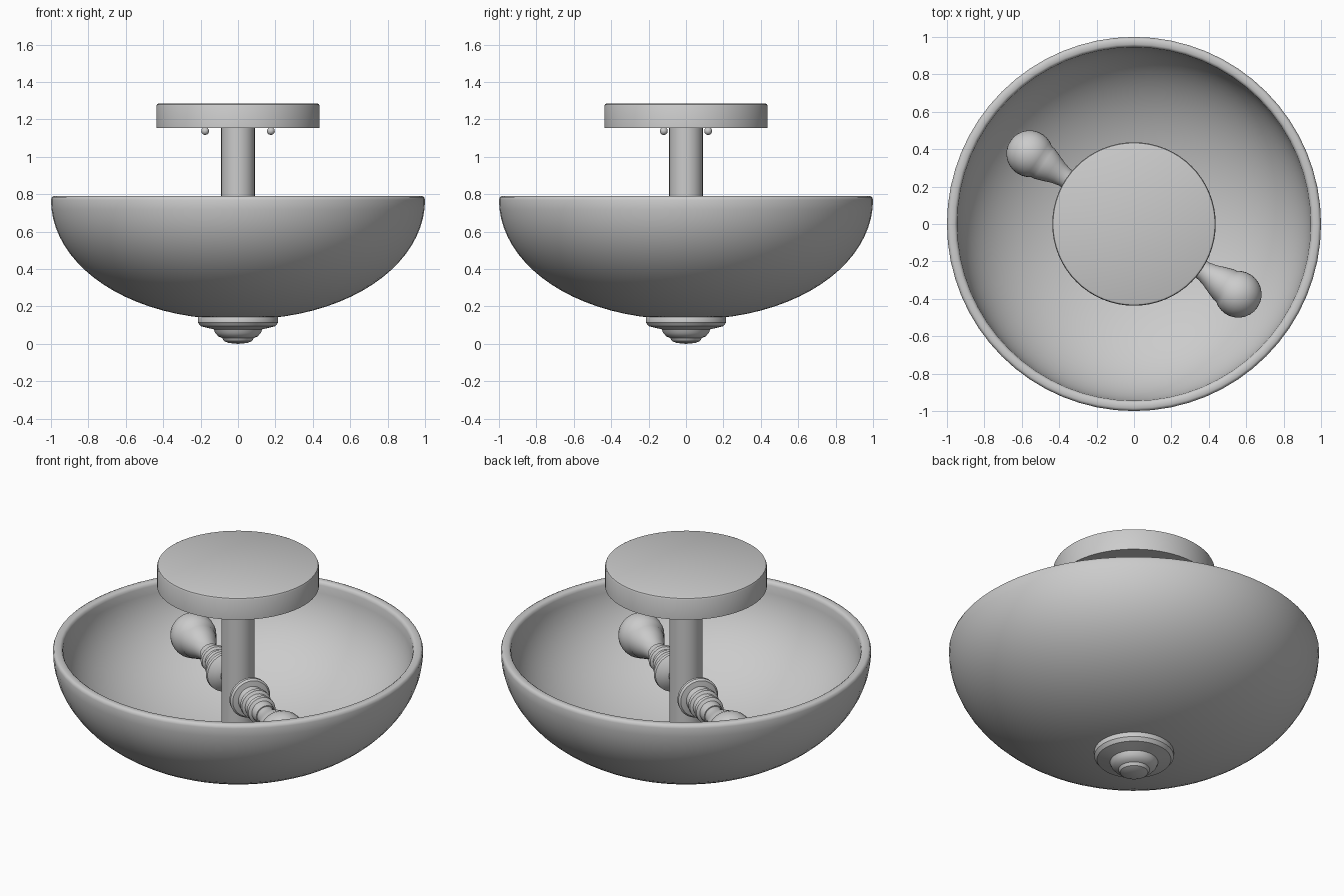
import bpy, bmesh, math
from mathutils import Matrix, Vector

if "Cube" in bpy.data.objects:
    bpy.data.objects.remove(bpy.data.objects["Cube"])

grey = bpy.data.materials.new("plain grey")
grey.diffuse_color = (0.6, 0.6, 0.6, 1)
grey.use_nodes = True
grey.node_tree.nodes["Principled BSDF"].inputs["Base Color"].default_value = grey.diffuse_color


def lathe(name, profile, segs=48, matrix=None, closed=False, angle=35):
    """Spin (radius, height) points round the z axis, then place the part."""
    bm = bmesh.new()
    vs = [bm.verts.new((r, 0, z)) for r, z in profile]
    es = [bm.edges.new(p) for p in zip(vs, vs[1:])]
    if closed:
        es.append(bm.edges.new((vs[-1], vs[0])))
    bmesh.ops.spin(bm, geom=vs + es, cent=(0, 0, 0), axis=(0, 0, 1),
                   angle=2 * math.pi, steps=segs, use_duplicate=False)
    bmesh.ops.remove_doubles(bm, verts=bm.verts, dist=0.0005)
    bmesh.ops.recalc_face_normals(bm, faces=bm.faces)
    if matrix:
        bm.transform(matrix)
    me = bpy.data.meshes.new(name)
    bm.to_mesh(me)
    bm.free()
    me.materials.append(grey)
    ob = bpy.data.objects.new(name, me)
    bpy.context.collection.objects.link(ob)
    bpy.ops.object.select_all(action='DESELECT')
    ob.select_set(True)
    bpy.context.view_layer.objects.active = ob
    bpy.ops.object.shade_smooth_by_angle(angle=math.radians(angle))
    return ob


def arc(a, b, n=20):
    """Half-bowl curve from the bottom centre up to the rim."""
    out = []
    for i in range(n + 1):
        t = math.pi / 2 * (1 - i / n)
        out.append((a * max(math.cos(t), 0) ** 0.95 if i else 0, 0.77 - b * math.sin(t)))
    return out


# Glass bowl: outer curve, rounded rim, inner curve
lathe("bowl", arc(1.0, 0.64) + [(0.995, 0.785), (0.985, 0.79), (0.96, 0.79), (0.95, 0.783)]
      + arc(0.945, 0.59)[::-1], 64, angle=60)

# Finial under the bowl
lathe("finial", [(0, 0.16), (0.205, 0.16), (0.215, 0.145), (0.215, 0.115), (0.2, 0.095),
                 (0.16, 0.085), (0.13, 0.078), (0.122, 0.058), (0.105, 0.04), (0.085, 0.032),
                 (0.075, 0.015), (0.05, 0.005), (0, 0)])

# Central stem and ceiling canopy
lathe("stem", [(0, 0.14), (0.09, 0.14), (0.09, 1.16), (0, 1.16)], 32)
lathe("canopy", [(0, 1.155), (0.437, 1.155), (0.437, 1.272), (0.433, 1.281),
                 (0.424, 1.285), (0, 1.285)], 64)

# Two opposite sides: canopy screw, lamp socket and bulb
direction = Vector((0.829, -0.559, 0))
for side, label in ((1, "front"), (-1, "back")):
    d = direction * side
    ball = [(0.021 * math.sin(math.pi * i / 8), -0.021 * math.cos(math.pi * i / 8))
            for i in range(9)]
    ball[0], ball[-1] = (0, -0.021), (0, 0.021)
    lathe(label + "_screw", ball, 16, Matrix.Translation(d * 0.212 + Vector((0, 0, 1.138))))

    place = Matrix.Translation((0, 0, 0.567)) @ d.to_track_quat('Z', 'Y').to_matrix().to_4x4()
    lathe(label + "_socket", [(0, 0.07), (0.05, 0.07), (0.05, 0.13), (0.08, 0.14), (0.113, 0.165),
                              (0.115, 0.185), (0.105, 0.195), (0.075, 0.2), (0.07, 0.245),
                              (0.085, 0.255), (0.085, 0.28), (0.07, 0.29), (0.066, 0.325),
                              (0.078, 0.335), (0.078, 0.36), (0.062, 0.37), (0.058, 0.425),
                              (0, 0.425)], 32, place)
    bulb = [(0, 0.41), (0.052, 0.41), (0.054, 0.45), (0.064, 0.49), (0.08, 0.53), (0.098, 0.58)]
    for i in range(11):
        t = math.radians(-38 + 128 * i / 10)
        bulb.append((0.125 * math.cos(t) if i < 10 else 0, 0.672 + 0.125 * math.sin(t)))
    lathe(label + "_bulb", bulb, 32, place)
